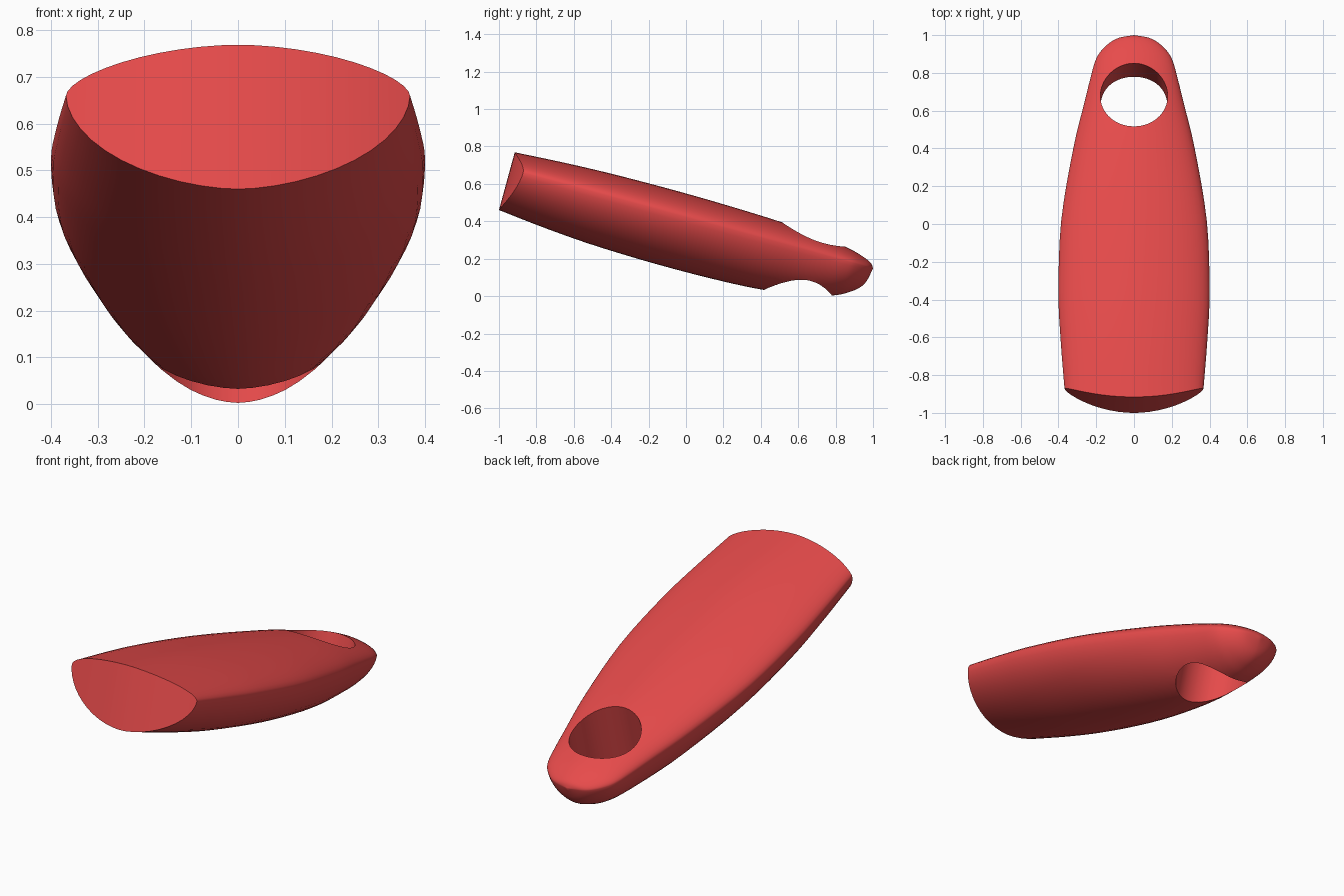
import bpy, bmesh
from math import cos, sin, pi, copysign

if "Cube" in bpy.data.objects:
    bpy.data.objects.remove(bpy.data.objects["Cube"])

CA, SA = 0.9646, 0.2638        # cosine and sine of the downward tilt
MID = 0.407                    # local height of the widest line
N = 48                         # points per ring
STEPS = 4                      # rings between stations


def place(x, s, t):
    """Local (across, along, up) to tilted world position."""
    return (x, CA * s + SA * t, CA * t - SA * s)


# Stations: along, half width, height above and depth below the widest line
stations = [
    (-1.086, 0.368, 0.093, 0.227), (-0.80, 0.388, 0.110, 0.257),
    (-0.50, 0.400, 0.120, 0.277), (-0.10, 0.386, 0.122, 0.284),
    (0.30, 0.322, 0.113, 0.273), (0.55, 0.264, 0.098, 0.244),
    (0.70, 0.228, 0.081, 0.214), (0.78, 0.206, 0.067, 0.187),
    (0.83, 0.181, 0.055, 0.160), (0.88, 0.133, 0.038, 0.122),
    (0.91, 0.080, 0.022, 0.076), (0.925, 0.0, 0.0, 0.0)]


def smooth_stations(p):
    """Catmull-Rom through the stations."""
    out = []
    for i in range(len(p) - 1):
        a, b, c, d = p[max(i - 1, 0)], p[i], p[i + 1], p[min(i + 2, len(p) - 1)]
        for k in range(STEPS):
            f = k / STEPS
            out.append([0.5 * (2 * q + (r - o) * f + (2*o - 5*q + 4*r - e) * f**2
                               + (3*q - o - 3*r + e) * f**3)
                        for o, q, r, e in zip(a, b, c, d)])
    return out


# Handle body: lofted oval rings with a bowed front end and a round tip
bm = bmesh.new()
rings = []
for s, w, top, bot in smooth_stations(stations):
    ring = []
    fade = min(1, max(0, (-0.4 - s) / 0.686))
    for j in range(N):
        a = 2 * pi * j / N
        c, d = cos(a), sin(a)
        x = w * copysign(abs(c) ** (2 / 1.78), c)
        h = copysign(abs(d) ** (2 / 1.78), d) * (top if d > 0 else bot)
        bow = 0.073 * (x / 0.37) ** 2 * fade
        ring.append(bm.verts.new(place(x, s + bow, MID + h)))
    rings.append(ring)
tip = bm.verts.new(place(0, 0.925, MID))
for r0, r1 in zip(rings, rings[1:]):
    for j in range(N):
        k = (j + 1) % N
        bm.faces.new((r0[j], r0[k], r1[k], r1[j]))
for j in range(N):
    bm.faces.new((rings[-1][j], rings[-1][(j + 1) % N], tip))

# Bowed front end, in vertical strips
r = rings[0]
for j in range(N // 2):
    quad = [r[j], r[j + 1], r[(N - j - 1) % N], r[(N - j) % N]]
    bm.faces.new(list(dict.fromkeys(quad)))
bmesh.ops.recalc_face_normals(bm, faces=bm.faces)
mesh = bpy.data.meshes.new("handle")
bm.to_mesh(mesh)
bm.free()
handle = bpy.data.objects.new("handle", mesh)
bpy.context.collection.objects.link(handle)

# Round hanging hole, square to the tilted handle
bpy.ops.mesh.primitive_cylinder_add(vertices=64, radius=0.178, depth=1.2,
                                    location=place(0, 0.573, 0.36))
cutter = bpy.context.object
cutter.name = "hole_cutter"
cutter.rotation_euler.x = -0.267
cutter.hide_render = True
cut = handle.modifiers.new("hole", 'BOOLEAN')
cut.operation, cut.solver, cut.object = 'DIFFERENCE', 'EXACT', cutter
bpy.ops.object.select_all(action='DESELECT')
handle.select_set(True)
bpy.context.view_layer.objects.active = handle
bpy.ops.object.modifier_apply(modifier="hole")
bpy.data.objects.remove(cutter)
bpy.ops.object.shade_smooth_by_angle(angle=0.6)

# Red plastic
red = bpy.data.materials.new("red")
red.diffuse_color = (0.8, 0.07, 0.07, 1)
red.use_nodes = True
red.node_tree.nodes["Principled BSDF"].inputs["Base Color"].default_value = red.diffuse_color
handle.data.materials.clear()
handle.data.materials.append(red)
